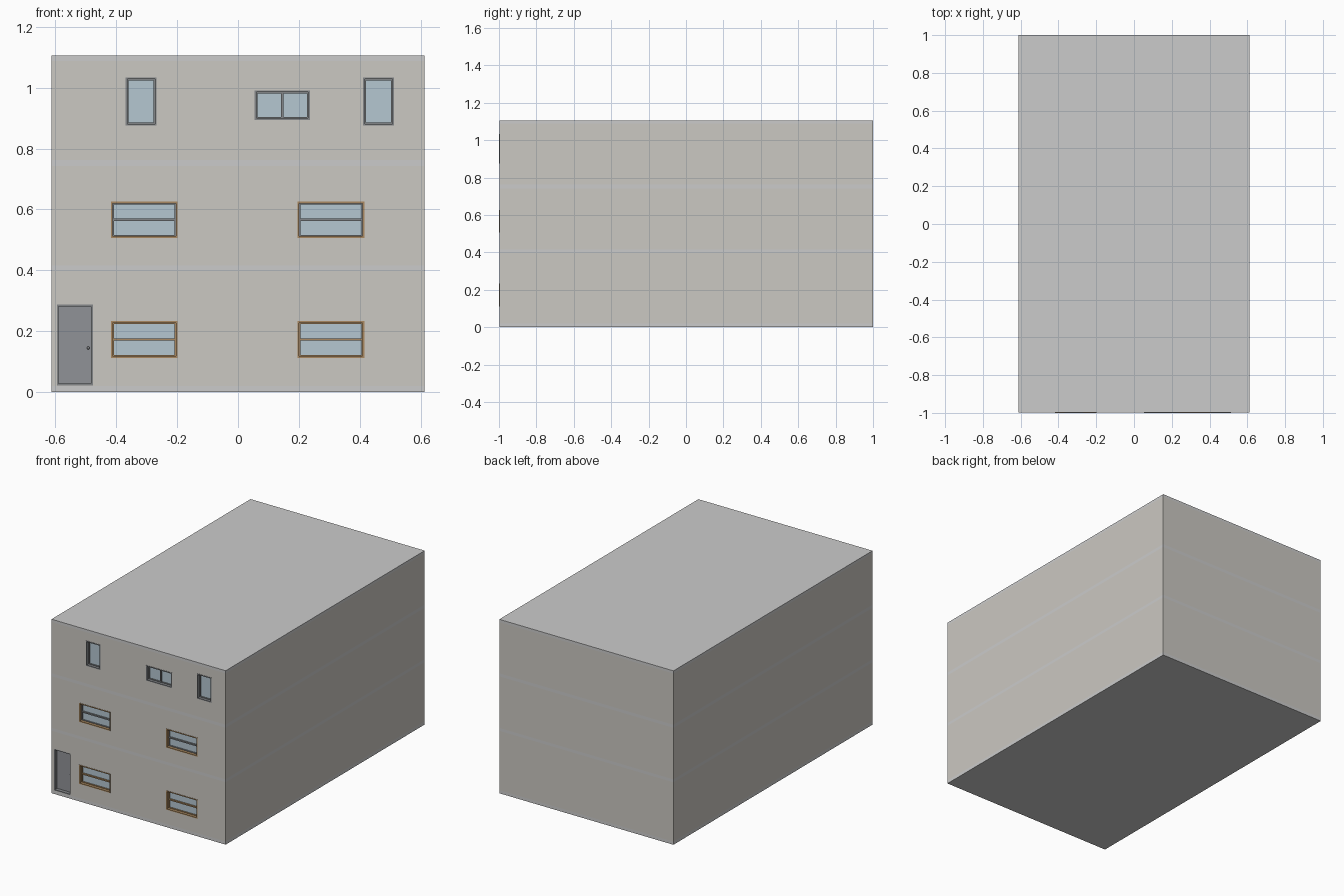
import bpy

if "Cube" in bpy.data.objects:
    bpy.data.objects.remove(bpy.data.objects["Cube"])

W, FRONT, BACK, T = 0.612, -0.998, 1.0, 0.04


def material(name, rgb):
    m = bpy.data.materials.new(name)
    m.diffuse_color = (*rgb, 1)
    m.use_nodes = True
    m.node_tree.nodes["Principled BSDF"].inputs["Base Color"].default_value = m.diffuse_color
    return m


WALL = material("render_wall", (0.60, 0.58, 0.54))
SLAB = material("concrete", (0.54, 0.54, 0.53))
WOOD = material("wood", (0.40, 0.25, 0.12))
METAL = material("grey_metal", (0.23, 0.24, 0.25))
GLASS = material("glass", (0.46, 0.57, 0.64))
DOOR = material("door_grey", (0.28, 0.29, 0.31))


def box(name, x0, x1, y0, y1, z0, z1, mat=None):
    bpy.ops.mesh.primitive_cube_add(size=1, location=((x0 + x1) / 2, (y0 + y1) / 2, (z0 + z1) / 2))
    o = bpy.context.object
    o.name = name
    o.scale = (x1 - x0, y1 - y0, z1 - z0)
    bpy.ops.object.transform_apply(location=False, rotation=False, scale=True)
    if mat:
        o.data.materials.append(mat)
    return o


def frame(name, x0, x1, z0, z1, t, y0, y1, mat):
    box(name + "_left", x0, x0 + t, y0, y1, z0, z1, mat)
    box(name + "_right", x1 - t, x1, y0, y1, z0, z1, mat)
    box(name + "_bottom", x0 + t, x1 - t, y0, y1, z0, z0 + t, mat)
    box(name + "_top", x0 + t, x1 - t, y0, y1, z1 - t, z1, mat)


# Floor slabs and roof, flush with the walls
slabs = [(0, 0.02), (0.397, 0.415), (0.743, 0.762), (1.088, 1.105)]
for i, (z0, z1) in enumerate(slabs):
    box(f"slab_{i}", -W, W, FRONT, BACK, z0, z1, SLAB)

# Walls of each storey
front_walls = []
for i in range(3):
    z0, z1 = slabs[i][1], slabs[i + 1][0]
    box(f"back_wall_{i}", -W, W, BACK - T, BACK, z0, z1, WALL)
    for side, x in (("left", -W), ("right", W - T)):
        box(f"{side}_wall_{i}", x, x + T, FRONT + T, BACK - T, z0, z1, WALL)
    front_walls.append(box(f"front_wall_{i}", -W, W, FRONT, FRONT + T, z0, z1, WALL))


def cut(storey, x0, x1, z0, z1):
    c = box("opening_cutter", x0, x1, FRONT - 0.1, FRONT + 0.1, z0, z1)
    c.hide_render = True
    c.hide_viewport = True
    c.display_type = 'WIRE'
    m = front_walls[storey].modifiers.new("opening", 'BOOLEAN')
    m.operation = 'DIFFERENCE'
    m.solver = 'EXACT'
    m.object = c


# Windows: storey, x range, z range, frame material, bar material, bar direction
windows = [
    (0, -0.418, -0.198, 0.112, 0.233, WOOD, WOOD, "h"),
    (0, 0.195, 0.415, 0.112, 0.233, WOOD, WOOD, "h"),
    (1, -0.418, -0.198, 0.506, 0.626, WOOD, METAL, "h"),
    (1, 0.195, 0.415, 0.506, 0.626, WOOD, METAL, "h"),
    (2, -0.369, -0.267, 0.875, 1.034, METAL, METAL, ""),
    (2, 0.411, 0.513, 0.875, 1.034, METAL, METAL, ""),
    (2, 0.054, 0.236, 0.894, 0.991, METAL, METAL, "v"),
]
for i, (s, x0, x1, z0, z1, mat, bar, kind) in enumerate(windows):
    n = f"window_{i}"
    cut(s, x0, x1, z0, z1)
    frame(n + "_frame", x0, x1, z0, z1, 0.006, -1.0, FRONT + T, mat)
    frame(n + "_sash", x0 + 0.006, x1 - 0.006, z0 + 0.006, z1 - 0.006, 0.004, -0.982, -0.965, bar)
    box(n + "_glass", x0 + 0.006, x1 - 0.006, -0.975, -0.970, z0 + 0.006, z1 - 0.006, GLASS)
    cx, cz = (x0 + x1) / 2, (z0 + z1) / 2
    if kind == "h":
        box(n + "_bar", x0 + 0.006, x1 - 0.006, -0.985, -0.966, cz - 0.004, cz + 0.004, bar)
    elif kind == "v":
        box(n + "_mullion", cx - 0.004, cx + 0.004, -0.985, -0.966, z0 + 0.006, z1 - 0.006, bar)

# Entrance door with frame and knob
dx0, dx1, dz0, dz1 = -0.595, -0.477, 0.022, 0.287
cut(0, dx0, dx1, dz0, dz1)
frame("door_frame", dx0, dx1, dz0, dz1, 0.006, FRONT, FRONT + T, METAL)
box("door_leaf", dx0 + 0.006, dx1 - 0.006, -0.975, -0.962, dz0 + 0.006, dz1 - 0.006, DOOR)
bpy.ops.mesh.primitive_uv_sphere_add(segments=12, ring_count=8, radius=0.005, location=(-0.492, -0.979, 0.145))
bpy.context.object.name = "door_knob"
bpy.context.object.data.materials.append(METAL)
bpy.ops.object.shade_smooth_by_angle()
